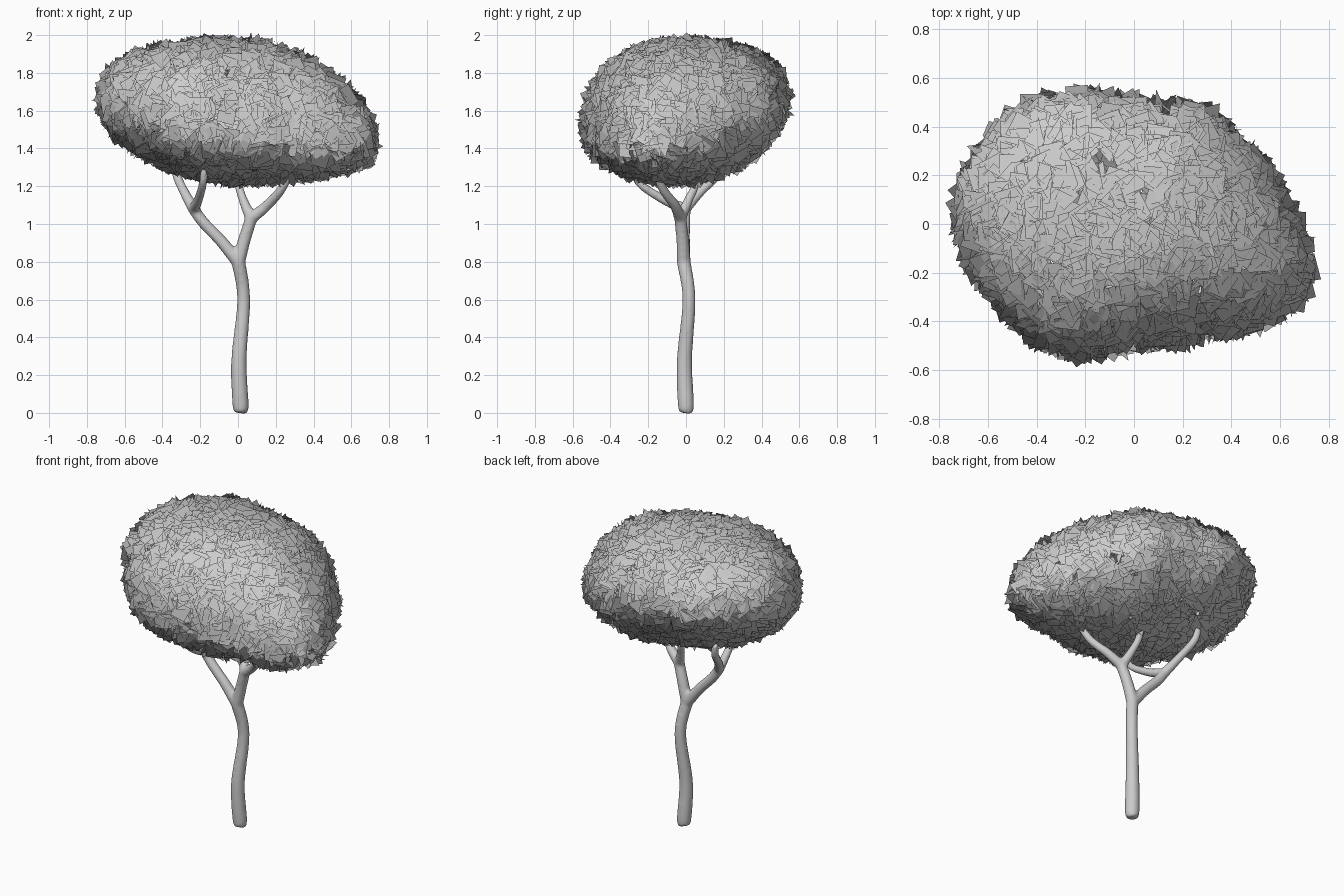
import bpy, bmesh, math, random
from mathutils import Vector, Matrix

if "Cube" in bpy.data.objects:
    bpy.data.objects.remove(bpy.data.objects["Cube"])

random.seed(7)


def make_object(name, bm):
    me = bpy.data.meshes.new(name)
    bm.to_mesh(me)
    bm.free()
    ob = bpy.data.objects.new(name, me)
    bpy.context.collection.objects.link(ob)
    return ob


def smooth_path(pts, steps=6):
    # Catmull-Rom through (x, y, z, radius) points
    P = [Vector(p) for p in pts]
    P = [P[0] * 2 - P[1]] + P + [P[-1] * 2 - P[-2]]
    out = []
    for i in range(1, len(P) - 2):
        a, b, c, d = P[i - 1:i + 3]
        for k in range(steps):
            t = k / steps
            out.append((b * 2 + (c - a) * t + (a * 2 - b * 5 + c * 4 - d) * t * t
                        + (b * 3 - a - c * 3 + d) * t ** 3) * 0.5)
    return out + [P[-2]]


def tube(bm, pts, sides=14):
    path = smooth_path(pts)
    rings = []
    for i, p in enumerate(path):
        tangent = (path[min(i + 1, len(path) - 1)] - path[max(i - 1, 0)]).to_3d().normalized()
        u = tangent.cross(Vector((0, 1, 0))).normalized()
        w = tangent.cross(u)
        rings.append([bm.verts.new(p.to_3d() + p.w * (u * math.cos(a) + w * math.sin(a)))
                      for a in (2 * math.pi * k / sides for k in range(sides))])
    for r, s in zip(rings, rings[1:]):
        for k in range(sides):
            n = (k + 1) % sides
            bm.faces.new((r[k], r[n], s[n], s[k]))
    bm.faces.new(rings[0][::-1])
    bm.faces.new(rings[-1])


# Trunk and forked branches, fused into one smooth skin
bm = bmesh.new()
fork = (0.002, -0.012, 0.80, 0.037)
left = (-0.235, -0.005, 1.08, 0.031)
right = (0.07, -0.03, 1.03, 0.033)
tube(bm, [(0.014, 0, 0.008, 0.026), (0.014, 0, 0.035, 0.043), (0.005, -0.008, 0.28, 0.041),
          (0.030, 0.016, 0.60, 0.035), fork, (-0.008, -0.013, 0.84, 0.032)])
tube(bm, [fork, (-0.09, -0.01, 0.91, 0.032), (-0.185, -0.008, 1.01, 0.031), left])
tube(bm, [fork, (0.035, -0.018, 0.92, 0.034), right])
tube(bm, [left, (-0.285, 0.075, 1.17, 0.026), (-0.325, 0.165, 1.26, 0.024), (-0.34, 0.185, 1.34, 0.020)])
tube(bm, [left, (-0.21, -0.12, 1.13, 0.025), (-0.185, -0.25, 1.22, 0.022), (-0.18, -0.28, 1.32, 0.019)])
tube(bm, [right, (0.155, -0.06, 1.10, 0.028), (0.24, -0.13, 1.2, 0.024), (0.32, -0.19, 1.38, 0.020)])
tube(bm, [right, (0.03, 0.01, 1.12, 0.025), (0.0, 0.05, 1.22, 0.022), (-0.03, 0.05, 1.39, 0.019)])
bmesh.ops.recalc_face_normals(bm, faces=bm.faces)
trunk = make_object("trunk_and_branches", bm)
rm = trunk.modifiers.new("fuse", 'REMESH')
rm.mode = 'VOXEL'
rm.voxel_size = 0.009
rm.use_smooth_shade = True
sm = trunk.modifiers.new("soften", 'SMOOTH')
sm.factor = 0.5
sm.iterations = 8

# Crown outline seen from above
OUTLINE = [(0.76, -0.22), (0.73, -0.08), (0.64, 0.12), (0.47, 0.35), (0.28, 0.51), (0.1, 0.52),
           (-0.1, 0.54), (-0.28, 0.57), (-0.5, 0.49), (-0.65, 0.33), (-0.75, 0.15), (-0.75, -0.03),
           (-0.68, -0.22), (-0.55, -0.38), (-0.4, -0.52), (-0.2, -0.56), (0, -0.53), (0.3, -0.48),
           (0.55, -0.42), (0.71, -0.33)]
POLAR = sorted((math.atan2(y, x) % math.tau, math.hypot(x, y)) for x, y in OUTLINE)
POLAR = [(POLAR[-1][0] - math.tau, POLAR[-1][1])] + POLAR + [(POLAR[0][0] + math.tau, POLAR[0][1])]


def crown_radius(angle):
    angle %= math.tau
    for (a0, r0), (a1, r1) in zip(POLAR, POLAR[1:]):
        if a0 <= angle <= a1:
            return r0 + (r1 - r0) * (angle - a0) / (a1 - a0) - 0.045
    return POLAR[0][1] - 0.045


# Crown form: dome over a shallow bowl, meeting at a tilted rim
form = bmesh.new()
bmesh.ops.create_icosphere(form, subdivisions=4, radius=1)
for v in form.verts:
    ang = math.atan2(v.co.y, v.co.x)
    up = v.co.z >= 0
    R = crown_radius(ang)
    rx, ry = R * math.cos(ang), R * math.sin(ang)
    power = 2.15 - 0.55 * rx if up else 2.1 + 0.4 * rx - 1.0 * max(ry, 0)
    flat = min(1, math.hypot(v.co.x, v.co.y)) ** (2 / power)
    rise = abs(v.co.z) ** (2 / power)
    rim = 1.545 - 0.14 * rx + 0.14 * ry
    goal = 1.945 if up else 1.25
    v.co = (rx * flat, ry * flat, rim + (goal - rim) * rise)
form.normal_update()

# Leaf cards scattered over the crown, shaded with the crown's own normals
leaves = bmesh.new()
shade = []
faces = list(form.faces)
for f in random.choices(faces, weights=[f.calc_area() for f in faces], k=2600):
    a, b, c = (v.co for v in f.verts)
    s, t = math.sqrt(random.random()), random.random()
    pos = a * (1 - s) + b * (s * (1 - t)) + c * (s * t)
    tilt = Vector([random.gauss(0, 1.1) for _ in range(3)])
    n = (f.normal + tilt).normalized()
    if n.dot(f.normal) < 0:
        n = -n
    spin = Matrix.Rotation(random.uniform(0, math.tau), 4, 'Z')
    h = random.uniform(0.040, 0.056)
    m = Matrix.Translation(pos) @ n.to_track_quat('Z', 'Y').to_matrix().to_4x4() @ spin
    leaves.faces.new([leaves.verts.new(m @ Vector((i * h, j * h, 0)))
                      for i, j in ((-1, -1), (1, -1), (1, 1), (-1, 1))]).smooth = True
    shade += [f.normal.copy()] * 4
form.free()
crown = make_object("leaf_crown", leaves)
crown.data.normals_split_custom_set(shade)
